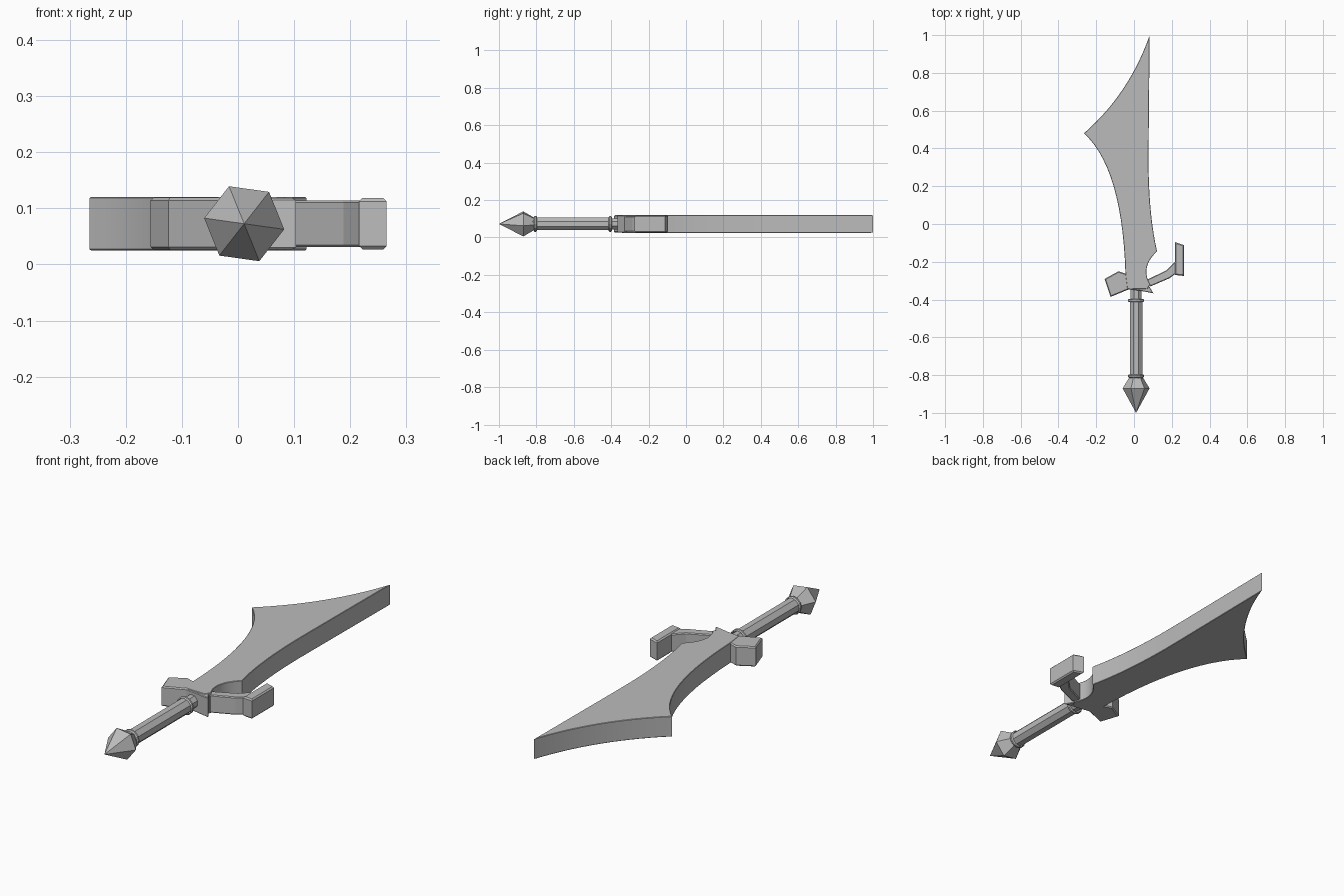
import bpy, bmesh, math
from mathutils import Vector, Matrix

default = bpy.data.objects.get("Cube")
if default:
    bpy.data.objects.remove(default)

MID_Z = 0.0725
AXIS_X = 0.011

steel = bpy.data.materials.new("plain_grey")
steel.use_nodes = True
grey = (0.5, 0.5, 0.5, 1)
steel.diffuse_color = grey
steel.node_tree.nodes["Principled BSDF"].inputs["Base Color"].default_value = grey


def finish(name, bm, smooth=True):
    bmesh.ops.recalc_face_normals(bm, faces=bm.faces)
    mesh = bpy.data.meshes.new(name)
    bm.to_mesh(mesh)
    bm.free()
    mesh.materials.append(steel)
    obj = bpy.data.objects.new(name, mesh)
    bpy.context.collection.objects.link(obj)
    if smooth:
        bpy.ops.object.select_all(action="DESELECT")
        obj.select_set(True)
        bpy.context.view_layer.objects.active = obj
        bpy.ops.object.shade_smooth_by_angle(angle=math.radians(25))
    return obj


def slab(name, outline, thickness, bevel, smooth=False):
    """Flat outline extruded evenly about the middle plane, with bevelled rims."""
    bm = bmesh.new()
    low = [bm.verts.new((x, y, MID_Z - thickness / 2)) for x, y in outline]
    face = bm.faces.new(low)
    up = bmesh.ops.extrude_face_region(bm, geom=[face])["geom"]
    bmesh.ops.translate(bm, vec=(0, 0, thickness),
                        verts=[v for v in up if isinstance(v, bmesh.types.BMVert)])
    rims = [e for e in bm.edges
            if abs(e.verts[0].co.z - e.verts[1].co.z) < 1e-5]
    bmesh.ops.bevel(bm, geom=rims, offset=bevel, segments=1, affect="EDGES")
    return finish(name, bm, smooth)


def turned(name, profile, sides, turn):
    """Faceted solid around the handle axis from (y, radius) pairs."""
    bm = bmesh.new()
    for (y0, r0), (y1, r1) in zip(profile, profile[1:]):
        place = (Matrix.Translation((AXIS_X, (y0 + y1) / 2, MID_Z))
                 @ Matrix.Rotation(math.radians(-turn), 4, "Y")
                 @ Matrix.Rotation(-math.pi / 2, 4, "X"))
        bmesh.ops.create_cone(bm, segments=sides, radius1=r0, radius2=r1,
                              depth=y1 - y0, matrix=place)
    # Remove the hidden caps between sections and join the rings
    inner = [f for f in bm.faces if abs(f.normal.y) > 0.999 and any(
        abs(f.calc_center_median().y - y) < 1e-4 for y, r in profile[1:-1])]
    bmesh.ops.delete(bm, geom=inner, context="FACES_ONLY")
    bmesh.ops.remove_doubles(bm, verts=bm.verts, dist=1e-4)
    return finish(name, bm, False)


def arc(start, through, end, steps=14):
    """Points of a smooth bow passing a middle point, leaving out the end."""
    a, m, b = Vector(start), Vector(through), Vector(end)
    c = 2 * m - (a + b) / 2
    return [tuple(a * (1 - t) ** 2 + c * 2 * t * (1 - t) + b * t * t)
            for t in (i / steps for i in range(steps))]


# Blade with flared point and a hooked notch near the guard
tip, flare, heel, hook = (0.083, 1), (-0.265, 0.48), (-0.045, -0.27), (0.122, -0.145)
blade_outline = (arc(tip, (-0.058, 0.715), flare)
                 + arc(flare, (-0.108, 0.2), heel)
                 + [heel, (-0.036, -0.342), (0.07, -0.345)]
                 + arc((0.085, -0.32), (0.068, -0.23), hook, 10)
                 + arc(hook, (0.086, 0.1), (0.077, 0.4), 10)
                 + [(0.077, 0.4)])
slab("blade", blade_outline, 0.095, 0.002, True)

# Guard: left block, central collar with a spike, and the bent right arm
slab("guard_block", [(-0.156, -0.291), (-0.082, -0.25), (-0.03, -0.268),
                     (-0.025, -0.345), (-0.124, -0.386)], 0.093, 0.005)
slab("guard_collar", [(-0.04, -0.29), (0.07, -0.29), (0.078, -0.325),
                      (0.103, -0.367), (0.03, -0.353), (-0.036, -0.344)],
     0.091, 0.003)
slab("guard_arm", [(0.06, -0.3), (0.077, -0.291), (0.172, -0.245),
                   (0.216, -0.2), (0.235, -0.2), (0.235, -0.262),
                   (0.222, -0.262), (0.188, -0.287), (0.088, -0.33)],
     0.083, 0.004)
slab("guard_end_plate", [(0.216, -0.27), (0.265, -0.275),
                         (0.265, -0.112), (0.216, -0.095)], 0.092, 0.006)

# Handle
turned("grip", [(-0.82, 0.036), (-0.4, 0.036)], 8, 22.5)
turned("grip_neck", [(-0.41, 0.031), (-0.33, 0.031)], 8, 22.5)
for name, y in (("lower_ring", -0.805), ("upper_ring", -0.405)):
    turned(name, [(y - 0.009, 0.037), (y - 0.004, 0.042),
                  (y + 0.004, 0.042), (y + 0.009, 0.037)], 12, 0)

# Six-sided pointed pommel
turned("pommel", [(-1, 0), (-0.87, 0.072), (-0.812, 0.036)], 6, 22)
